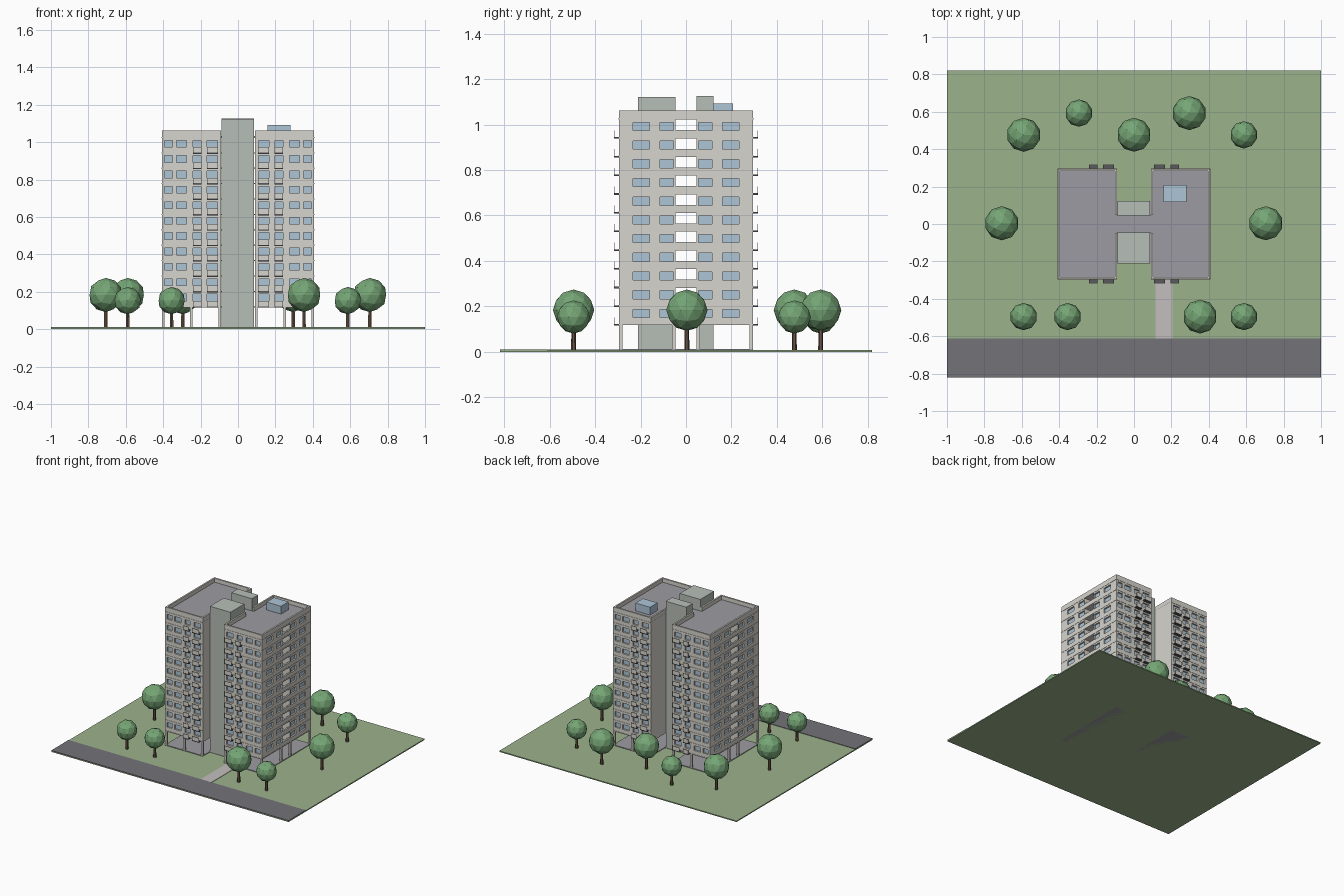
import bpy, bmesh
from mathutils import Matrix, Vector

if "Cube" in bpy.data.objects:
    bpy.data.objects.remove(bpy.data.objects["Cube"])

def mat(name, c):
    m = bpy.data.materials.new(name)
    m.diffuse_color = (*c, 1)
    m.use_nodes = True
    m.node_tree.nodes["Principled BSDF"].inputs["Base Color"].default_value = m.diffuse_color
    return m

GRASS = mat("grass", (.33, .45, .26))
ROAD = mat("asphalt", (.17, .17, .19))
PATH = mat("paving", (.55, .52, .52))
WALL = mat("concrete", (.68, .66, .61))
ROOF = mat("roofing", (.33, .33, .36))
GLASS = mat("glass", (.42, .56, .67))
TOWER = mat("stair_render", (.47, .52, .47))
LEAF = mat("leaf", (.18, .38, .18))
BARK = mat("bark", (.14, .09, .06))
RAIL = mat("railing", (.1, .1, .11))

def finish(name, bm, m, mirror=(False, False)):
    me = bpy.data.meshes.new(name)
    bm.to_mesh(me)
    bm.free()
    ob = bpy.data.objects.new(name, me)
    bpy.context.collection.objects.link(ob)
    me.materials.append(m)
    if any(mirror):
        mod = ob.modifiers.new("mirror", 'MIRROR')
        mod.use_axis = (*mirror, False)
        mod.use_mirror_merge = False
    return ob

def boxes(name, items, m, mirror=(False, False)):
    """One object from (x0, x1, y0, y1, z0, z1) boxes."""
    bm = bmesh.new()
    for x0, x1, y0, y1, z0, z1 in items:
        c = Vector((x0 + x1, y0 + y1, z0 + z1)) / 2
        s = Matrix.Diagonal((x1 - x0, y1 - y0, z1 - z0, 1))
        bmesh.ops.create_cube(bm, size=1, matrix=Matrix.Translation(c) @ s)
    return finish(name, bm, m, mirror)

QUAD, X = (True, True), (True, False)
XI, XO, Y, C, T = .09, .407, .295, .047, .012    # wing extents, corridor half width, wall
Z0, N, H = .12, 11, .0823
ZR = Z0 + N * H
floors = [Z0 + i * H for i in range(N)]

# Site
boxes("lawn", [(-1, 1, -.82, .82, 0, .008)], GRASS)
boxes("road", [(-1, 1, -.82, -.612, .006, .011)], ROAD)
boxes("entrance_path", [(.115, .205, -.612, -.29, .006, .011)], PATH)
boxes("base_slab", [(XI, XO, -Y, Y, 0, .013), (0, XI, -.212, .122, 0, .013)], ROOF, X)

# Facade walls with real window openings, one quarter mirrored twice
def piers(a, b, gaps):
    edges = [a] + [v for g in gaps for v in g] + [b]
    return list(zip(edges[::2], edges[1::2]))

front_gaps = [(.110, .166), (.197, .241), (.275, .329), (.350, .393)]
side_gaps = [(-.234, -.160), (-.115, -.054)]
walls = []
for z in floors:
    lo, hi, top = z + .031, z + .067, z + H
    for a, b in ((z, lo), (hi, top)):
        walls.append((XI, XO, -Y, -Y + T, a, b))
        walls.append((XO - T, XO, -Y + T, -C, a, b))
    walls += [(a, b, -Y, -Y + T, lo, hi) for a, b in piers(XI, XO, front_gaps)]
    walls += [(XO - T, XO, a, b, lo, hi) for a, b in piers(-Y + T, -C, side_gaps)]
boxes("facade_walls", walls, WALL, QUAD)
boxes("inner_walls", [(XI, XI + T, -Y + T, -C, Z0, ZR),
                      (XI + T, XO - T, -C - .005, -C, Z0, ZR)], WALL, QUAD)
boxes("window_glass", [(XI + T, XO - T, -Y + T, -C - .005, Z0, ZR)], GLASS, QUAD)

# Floor slabs (slightly proud), open corridor floors and end parapets
boxes("floor_slabs", [(XI, XO + .002, -Y - .002, Y + .002, z - .003, z + .003)
                      for z in floors + [ZR]], WALL, X)
boxes("corridor_floors", [(-XI, XI, -C, C, z - .003, z + .003) for z in floors], WALL)
boxes("corridor_parapets", [(XO - T, XO, -C, C, z, z + .033) for z in floors], WALL, X)

# Roof and parapet
boxes("roof_deck", [(XI, XO - T, -Y + T, Y - T, ZR, ZR + .008),
                    (0, XI, -C, C, ZR - .003, ZR + .008)], ROOF, X)
boxes("roof_parapet", [(XI, XO, -Y, -Y + T, ZR, 1.063), (XO - T, XO, -Y + T, 0, ZR, 1.063),
                       (XI, XI + T, -Y + T, -C, ZR, 1.063)], WALL, QUAD)
boxes("roof_plant_room", [(.158, .28, .118, .208, ZR, 1.093)], GLASS)

# Stair and lift towers
boxes("stair_tower", [(-.088, .085, -.212, -.046, .01, 1.121)], TOWER)
boxes("lift_tower", [(-.088, .085, .046, .122, .01, 1.126)], TOWER)

# Ground floor columns
boxes("columns", [(x, x + .015, y, y + .015, .01, Z0)
                  for x in (XI, .242, XO - .015) for y in (-Y, -.062)], WALL, QUAD)

# Balconies: slab plus slim frame railing
slabs, rails = [], []
for z in floors:
    for a, b in ((.108, .166), (.195, .240)):
        slabs.append((a, b, -.317, -Y, z - .005, z + .002))
        rails.append((a, b, -.317, -.315, z + .002, z + .031))
boxes("balcony_slabs", slabs, RAIL, QUAD)
boxes("balcony_fronts", rails, WALL, QUAD)

# Trees: faceted crowns on tapered trunks
BIG, MID, SMALL = (.091, .183), (.073, .153), (.073, .153)
trees = [(-.59, .477, BIG), (-.295, .593, MID), (0, .477, BIG), (.295, .593, BIG),
         (.587, .477, MID), (-.707, .004, BIG), (.705, .004, BIG), (-.59, -.495, MID),
         (-.355, -.495, MID), (.353, -.495, BIG), (.587, -.495, MID)]
for i, (x, y, (r, z)) in enumerate(trees):
    bm = bmesh.new()
    bmesh.ops.create_icosphere(bm, subdivisions=2, radius=r,
                               matrix=Matrix.Translation((x, y, z)))
    finish(f"tree_crown_{i}", bm, LEAF)
    bm = bmesh.new()
    h = z - .05
    bmesh.ops.create_cone(bm, cap_ends=True, segments=6, radius1=.011, radius2=.009, depth=h,
                          matrix=Matrix.Translation((x, y, .006 + h / 2)))
    finish(f"tree_trunk_{i}", bm, BARK)
